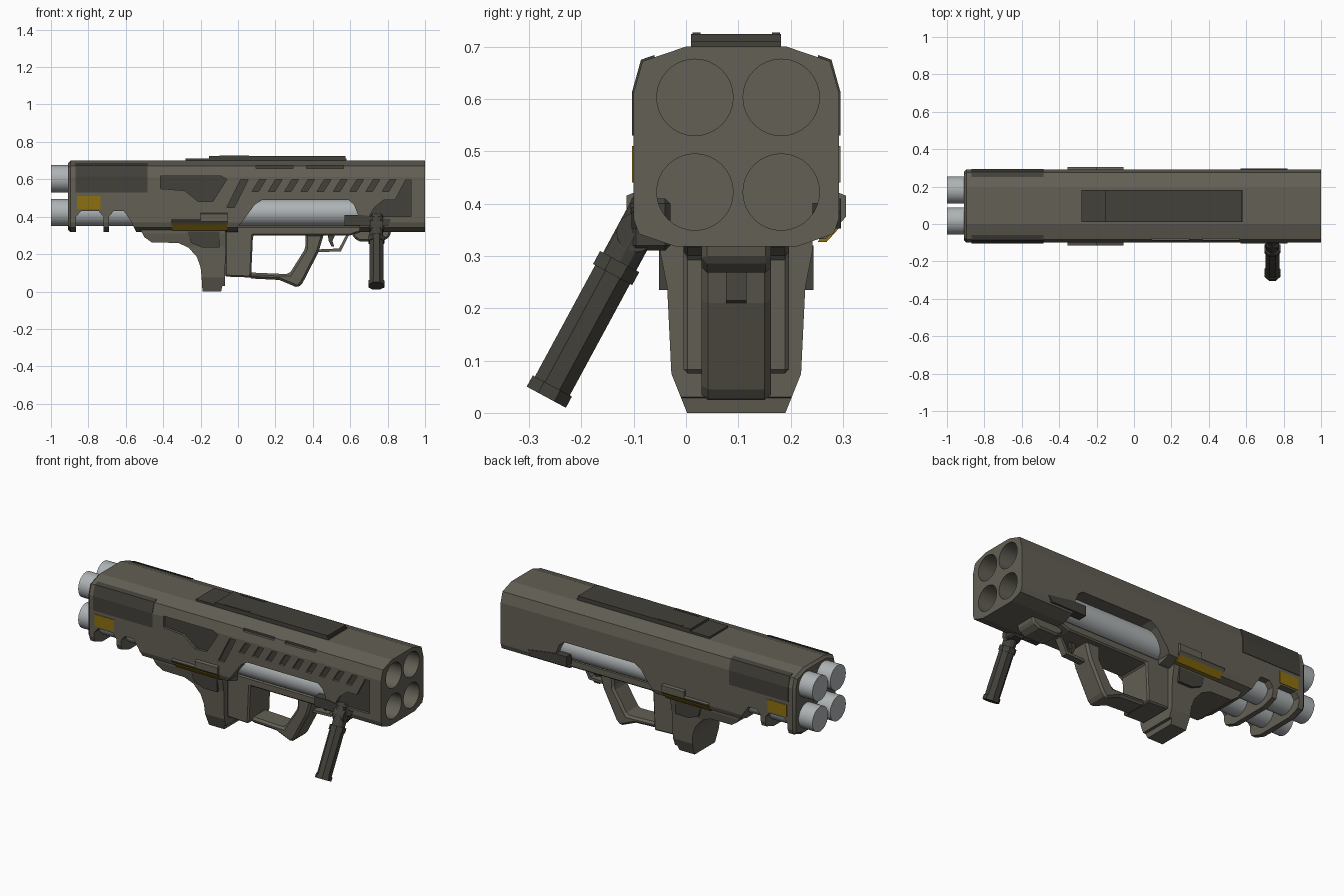
import bpy, bmesh
from math import radians
from mathutils import Vector

if "Cube" in bpy.data.objects:
    bpy.data.objects.remove(bpy.data.objects["Cube"])

C = 0.096  # centre plane of the launcher body (the side grip sticks out to -y)


def mat(name, col):
    m = bpy.data.materials.new(name)
    m.diffuse_color = (*col, 1)
    m.use_nodes = True
    m.node_tree.nodes["Principled BSDF"].inputs["Base Color"].default_value = m.diffuse_color
    return m


BODY = mat("body_olive", (0.125, 0.115, 0.09))
DARK = mat("dark_olive", (0.055, 0.052, 0.042))
TUBE = mat("tube_grey", (0.42, 0.45, 0.46))
GOLD = mat("amber", (0.27, 0.16, 0.005))


def add_prism(bm, pts, lo, hi, axis="y"):
    """Extrude an outline: (x, z) along y, or (y, z) along x."""
    def co(p, t):
        return (p[0], t, p[1]) if axis == "y" else (t, p[0], p[1])
    a = [bm.verts.new(co(p, lo)) for p in pts]
    b = [bm.verts.new(co(p, hi)) for p in pts]
    bm.faces.new(a)
    bm.faces.new(b[::-1])
    n = len(pts)
    for i in range(n):
        bm.faces.new((a[i], a[(i + 1) % n], b[(i + 1) % n], b[i]))


def add_rod(bm, p, q, r, seg=32):
    p, q = Vector(p), Vector(q)
    d = q - p
    m = d.to_track_quat("Z", "X").to_matrix().to_4x4()
    m.translation = (p + q) / 2
    made = bmesh.ops.create_cone(bm, cap_ends=True, segments=seg, radius1=r, radius2=r, depth=d.length)
    if seg == 8:  # flat sides square to the axes
        from mathutils import Matrix
        m = m @ Matrix.Rotation(radians(22.5), 4, "Z")
    bmesh.ops.transform(bm, matrix=m, verts=made["verts"])


def finish(bm, name, material, mirror=False, bevel=0):
    if mirror:
        dup = bmesh.ops.duplicate(bm, geom=bm.verts[:] + bm.edges[:] + bm.faces[:])["geom"]
        for v in dup:
            if isinstance(v, bmesh.types.BMVert):
                v.co.y = 2 * C - v.co.y
    bmesh.ops.recalc_face_normals(bm, faces=bm.faces[:])
    me = bpy.data.meshes.new(name)
    bm.to_mesh(me)
    bm.free()
    me.materials.append(material)
    ob = bpy.data.objects.new(name, me)
    bpy.context.collection.objects.link(ob)
    if bevel:
        b = ob.modifiers.new("bevel", "BEVEL")
        b.width, b.segments, b.limit_method = bevel, 1, "ANGLE"
    return ob


def prism(name, pts, lo, hi, material=BODY, axis="y", mirror=False, bevel=0):
    bm = bmesh.new()
    add_prism(bm, pts, lo, hi, axis)
    return finish(bm, name, material, mirror, bevel)


def boolean(ob, cutter, op):
    m = ob.modifiers.new("bool", "BOOLEAN")
    m.object, m.operation, m.solver = cutter, op, "EXACT"
    cutter.hide_render = True
    bpy.context.view_layer.objects.active = ob
    bpy.ops.object.modifier_apply(modifier=m.name)
    bpy.data.objects.remove(cutter)


def smooth(ob):
    bpy.ops.object.select_all(action="DESELECT")
    ob.select_set(True)
    bpy.context.view_layer.objects.active = ob
    bpy.ops.object.shade_smooth_by_angle(angle=radians(15))


def rect(a, b, c, d):
    return [(a, c), (b, c), (b, d), (a, d)]


# main housing: faceted section, chamfered at the rear
half = [(0.0, 0.70), (-0.083, 0.672), (-0.10, 0.613), (-0.10, 0.37), (-0.09, 0.342), (-0.02, 0.318)]
section = half + [(2 * C - y, z) for y, z in reversed(half)]
bm = bmesh.new()
add_prism(bm, section, -0.91, 1.0, "x")
rear = [e for e in bm.edges if all(v.co.x < -0.9 for v in e.verts)]
bmesh.ops.bevel(bm, geom=rear, offset=0.014, segments=1, affect="EDGES")
body = finish(bm, "main_housing", BODY)

# tube positions
tubes = [(y, z) for y in (0.017, 0.183 - 0.007 + 0.006) for z in (0.422, 0.603)]

# side windows, rear notches and muzzle bores
bm = bmesh.new()
for pts in (
    [(-0.865, 0.25), (-0.865, 0.40), (-0.84, 0.43), (-0.745, 0.43), (-0.72, 0.40), (-0.72, 0.25)],
    [(-0.69, 0.25), (-0.69, 0.40), (-0.665, 0.43), (-0.61, 0.43), (-0.575, 0.38), (-0.51, 0.25)],
    [(0.0, 0.25), (0.0, 0.345), (0.035, 0.39), (0.09, 0.465), (0.13, 0.49), (0.59, 0.49), (0.62, 0.465),
     (0.65, 0.39), (0.65, 0.25)],
):
    add_prism(bm, pts, -0.3, 0.5)
for y, z in tubes:
    add_rod(bm, (0.72, y, z), (1.1, y, z), 0.073)
boolean(body, finish(bm, "opening_cutter", BODY), "DIFFERENCE")

# sunk side panels and slanted vent slots, with dark floors
recess = [
    [(-0.415, 0.617), (-0.09, 0.617), (-0.06, 0.60), (-0.135, 0.48), (-0.21, 0.48), (-0.285, 0.54), (-0.415, 0.55)],
    [(0.925, 0.595), (0.925, 0.40), (0.70, 0.40), (0.73, 0.45), (0.78, 0.49), (0.84, 0.49), (0.895, 0.595)],
    [(0.015, 0.60), (0.055, 0.60), (-0.02, 0.45), (-0.06, 0.45)],
]
for i in range(9):
    x = 0.075 + i * 0.087
    recess.append([(x, 0.535), (x + 0.035, 0.535), (x + 0.075, 0.60), (x + 0.04, 0.60)])
top_slots = [rect(0.095, 0.295, 0.658, 0.674), rect(0.365, 0.565, 0.658, 0.674)]
cut, floor = bmesh.new(), bmesh.new()
for shapes, depth in ((recess, -0.084), (top_slots, -0.070)):
    for pts in shapes:
        add_prism(cut, pts, -0.2, depth)
        add_prism(floor, pts, depth - 0.002, depth + 0.01)
boolean(body, finish(cut, "recess_cutter", DARK, mirror=True), "DIFFERENCE")
finish(floor, "recess_floors", DARK, mirror=True)
smooth(body)

# four launch tubes
bm = bmesh.new()
for y, z in tubes:
    add_rod(bm, (-1.0, y, z), (0.70, y, z), 0.0725)
smooth(finish(bm, "launch_tubes", TUBE))

# rear cheek panels wrapping the upper bevel, and amber tags
prism("rear_side_panels", [(-0.103, 0.53), (-0.103, 0.614), (-0.086, 0.675), (-0.06, 0.684), (-0.06, 0.53)],
      -0.87, -0.485, DARK, "x", True)
prism("amber_tags", rect(-0.86, -0.735, 0.44, 0.51), -0.103, -0.08, GOLD, mirror=True)

# side latches with amber lower strip
bm = bmesh.new()
low = [(-0.04, 0.332), (-0.075, 0.332), (-0.114, 0.375)]
add_prism(bm, low + [(-0.114, 0.415), (-0.09, 0.425), (-0.04, 0.425)], -0.20, -0.055, "x")
add_prism(bm, low + [(-0.114, 0.38), (-0.09, 0.388), (-0.04, 0.388)], -0.355, -0.20, "x")
finish(bm, "side_latches", BODY, True)
prism("latch_strips", [(-0.105, 0.358), (-0.077, 0.327), (-0.06, 0.327), (-0.08, 0.36)],
      -0.35, -0.06, GOLD, "x", True)

# top rail in two steps
prism("top_rail_base", rect(0.01, 0.182, 0.69, 0.711), -0.28, 0.58, DARK, "x")
prism("top_rail", rect(0.01, 0.182, 0.705, 0.724), -0.155, 0.575, DARK, "x")
prism("rail_clips", rect(-0.10, 0.06, 0.71, 0.727), 0.012, 0.028, DARK, mirror=True)

# shoulder stock: side profile intersected with a tapered end profile
stock = prism("shoulder_stock", [
    (-0.53, 0.345), (-0.50, 0.29), (-0.46, 0.262), (-0.32, 0.26), (-0.265, 0.235), (-0.22, 0.185), (-0.20, 0.13),
    (-0.195, 0.08), (-0.19, 0.0), (-0.09, 0.0), (-0.085, 0.028), (-0.07, 0.03), (-0.065, 0.36)], -0.2, 0.4)
side = [(0.002, -0.01), (0.002, 0.0), (-0.028, 0.075), (-0.036, 0.24), (-0.05, 0.31), (-0.05, 0.37)]
boolean(stock, prism("stock_limits", side + [(2 * C - y, z) for y, z in reversed(side)],
                     -0.7, 0.1, axis="x"), "INTERSECT")
prism("stock_insets", [(-0.27, 0.32), (-0.25, 0.26), (-0.19, 0.235), (-0.10, 0.235), (-0.10, 0.32)],
      -0.052, 0.0, DARK, mirror=True)

# lower frame between stock and front mount
prism("lower_frame", [(-0.07, 0.35), (-0.07, 0.08), (0.07, 0.075), (0.08, 0.30), (0.60, 0.30), (0.66, 0.32), (0.66, 0.35)],
      -0.005, 2 * C + 0.005, bevel=0.008)
prism("frame_core", rect(-0.03, 0.67, 0.33, 0.48), 0.06, 0.132)

# grip loop and trigger
prism("pistol_grip", [
    (0.36, 0.31), (0.36, 0.23), (0.275, 0.095), (0.22, 0.095), (0.06, 0.102), (0.06, 0.07), (0.22, 0.062),
    (0.32, 0.02), (0.345, 0.045), (0.43, 0.21), (0.46, 0.31)], 0.03, 0.162, bevel=0.012)
prism("trigger_guard", [(0.42, 0.21), (0.55, 0.215), (0.595, 0.305), (0.58, 0.305), (0.54, 0.23), (0.42, 0.225)],
      0.076, 0.116)
prism("trigger", [(0.48, 0.305), (0.52, 0.305), (0.505, 0.27), (0.515, 0.24), (0.50, 0.24), (0.485, 0.27)],
      0.085, 0.107, DARK)

# front mount under the muzzle end
prism("front_mount", [(0.60, 0.33), (0.62, 0.285), (0.65, 0.268), (0.77, 0.268), (0.81, 0.29), (0.82, 0.33)],
      0.03, 0.162, bevel=0.01)
prism("mount_side_plates", [(0.57, 0.41), (0.66, 0.41), (0.82, 0.385), (0.80, 0.352), (0.57, 0.352)],
      -0.104, -0.05, DARK, mirror=True)

# folding side grip, tilted outwards
top, end = Vector((0.74, -0.075, 0.385)), Vector((0.74, -0.267, 0.03))


def along(t):
    return top.lerp(end, t)


bm = bmesh.new()
add_rod(bm, along(-0.05), along(0.34), 0.036, 12)
add_rod(bm, (0.705, -0.095, 0.345), (0.775, -0.095, 0.345), 0.038, 16)
add_rod(bm, along(0.27), along(0.34), 0.046, 8)
add_rod(bm, along(0.33), along(0.95), 0.041, 8)
add_rod(bm, along(0.94), along(1.0), 0.046, 8)
finish(bm, "side_grip", DARK)
prism("side_grip_clamp", rect(0.705, 0.78, 0.31, 0.41), -0.106, -0.03, DARK, bevel=0.01)
